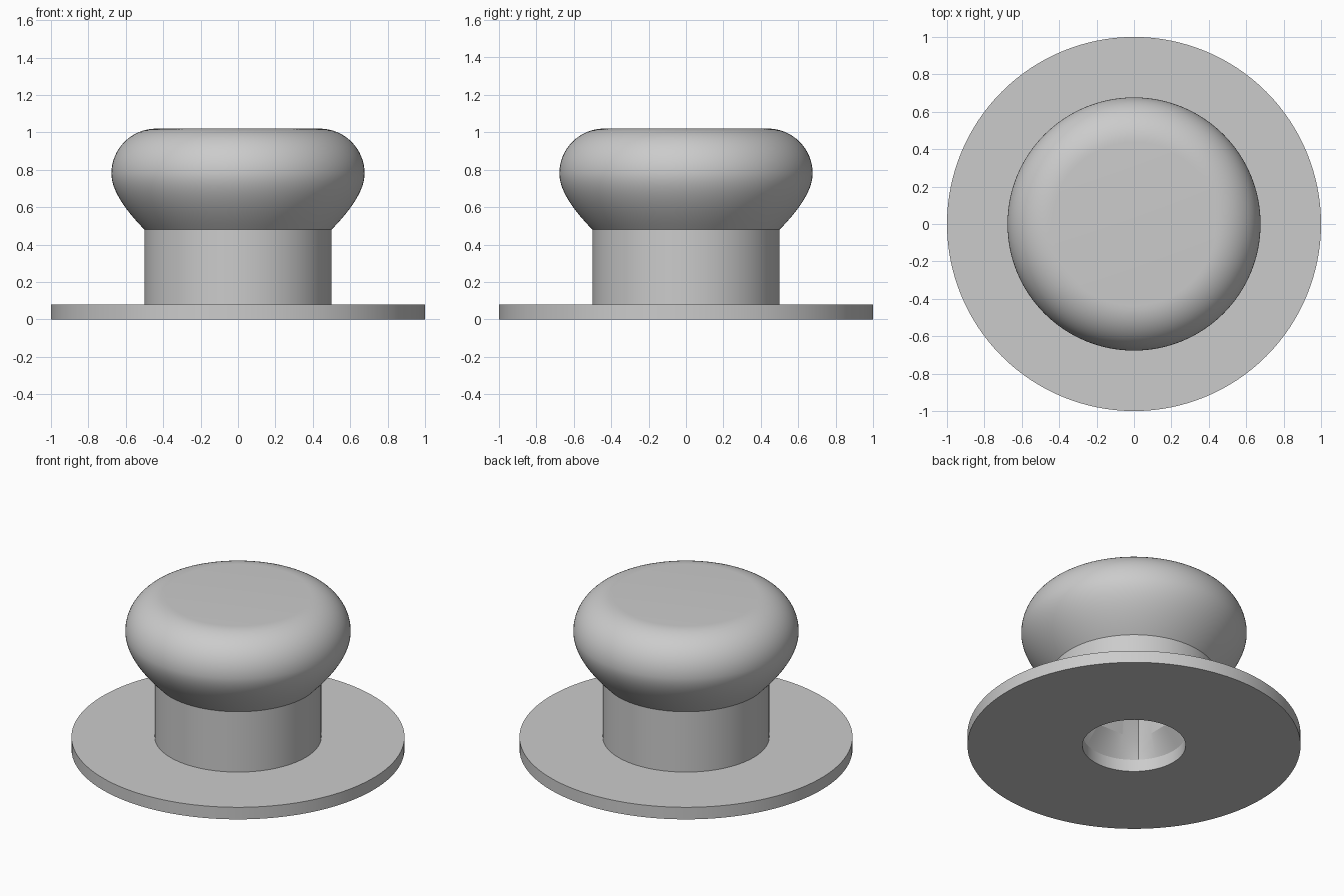
import bpy, bmesh
from math import sin, cos, pi, radians

SEGMENTS = 128
ANGLES = [2 * pi * i / SEGMENTS for i in range(SEGMENTS)]

cube = bpy.data.objects.get("Cube")
if cube:
    bpy.data.objects.remove(cube, do_unlink=True)

grey = bpy.data.materials.new("plain grey")
grey.use_nodes = True
grey.diffuse_color = (0.6, 0.6, 0.6, 1)
grey.node_tree.nodes["Principled BSDF"].inputs["Base Color"].default_value = (0.6, 0.6, 0.6, 1)


def circle(r, z):
    return [(r * cos(a), r * sin(a), z) for a in ANGLES]


def square(half, z):
    points = []
    for a in ANGLES:
        k = half / max(abs(cos(a)), abs(sin(a)))
        points.append((k * cos(a), k * sin(a), z))
    return points


def skin(name, rings, closed):
    """Bridge successive rings; either join last to first or cap both ends."""
    bm = bmesh.new()
    loops = [[bm.verts.new(p) for p in ring] for ring in rings]
    pairs = list(zip(loops, loops[1:]))
    if closed:
        pairs.append((loops[-1], loops[0]))
    else:
        bm.faces.new(loops[0])
        bm.faces.new(loops[-1])
    for low, high in pairs:
        for i in range(SEGMENTS):
            j = (i + 1) % SEGMENTS
            bm.faces.new((low[i], low[j], high[j], high[i]))
    bmesh.ops.recalc_face_normals(bm, faces=bm.faces)
    mesh = bpy.data.meshes.new(name)
    bm.to_mesh(mesh)
    bm.free()
    mesh.materials.append(grey)
    obj = bpy.data.objects.new(name, mesh)
    bpy.context.collection.objects.link(obj)
    bpy.ops.object.select_all(action="DESELECT")
    obj.select_set(True)
    bpy.context.view_layer.objects.active = obj
    bpy.ops.object.shade_smooth_by_angle(angle=radians(30))
    return obj


BASE_TOP, NECK_TOP, HOLE = 0.08, 0.48, 0.31

# Flat round base with a central hole
skin("base_plate", [circle(1, 0), circle(1, BASE_TOP),
                    circle(HOLE, BASE_TOP), circle(HOLE, 0)], True)

# Neck whose round mouth tapers into a square socket
side = HOLE * cos(pi / 4)
skin("neck", [circle(0.5, BASE_TOP), circle(0.5, NECK_TOP),
              square(side, NECK_TOP), square(side, 0.21),
              circle(HOLE, BASE_TOP)], True)

# Rounded head: flared underside, then a quarter-round shoulder to a flat top
start, bend, end = (0.5, NECK_TOP), (0.677, 0.66), (0.677, 0.78)
profile = []
for i in range(16):
    t = i / 16
    profile.append([(1 - t) ** 2 * s + 2 * t * (1 - t) * b + t * t * e
                    for s, b, e in zip(start, bend, end)])
for i in range(17):
    a = pi / 2 * i / 16
    profile.append((0.437 + 0.24 * cos(a), 0.78 + 0.24 * sin(a)))
skin("knob_head", [circle(r, z) for r, z in profile], False)
